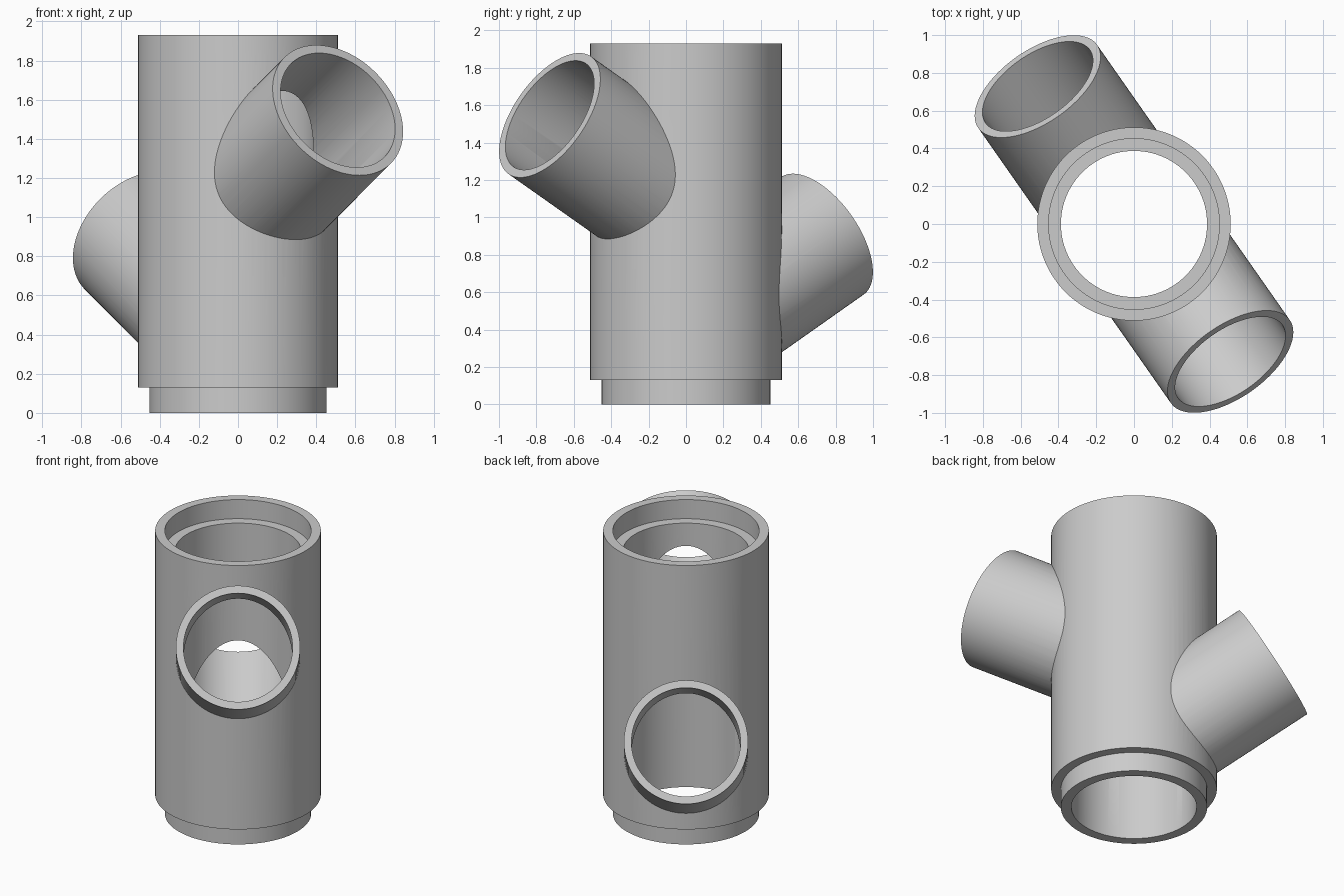
import bpy
import bmesh
from math import radians, sin, cos, pi
from mathutils import Matrix, Vector

cube = bpy.data.objects.get("Cube")
if cube:
    bpy.data.objects.remove(cube, do_unlink=True)

SEGMENTS = 96
HEIGHT = 1.93
STEP = 0.13                      # spigot height and socket depth
BODY_R, JOINT_R, BORE_R = 0.512, 0.452, 0.387
BRANCH_R, BRANCH_BORE_R = 0.384, 0.337
BRANCH_LENGTH = 1.027
TILT = radians(30)

grey = bpy.data.materials.new("plain grey")
grey.use_nodes = True
colour = (0.6, 0.6, 0.6, 1)
grey.diffuse_color = colour
grey.node_tree.nodes["Principled BSDF"].inputs["Base Color"].default_value = colour


def lathe(name, profile):
    """Closed solid turned around z from (radius, height) pairs."""
    bm = bmesh.new()
    rings = []
    for r, z in profile:
        rings.append([bm.verts.new((r * cos(2 * pi * i / SEGMENTS),
                                    r * sin(2 * pi * i / SEGMENTS), z))
                      for i in range(SEGMENTS)])
    for low, high in zip(rings, rings[1:]):
        for i in range(SEGMENTS):
            j = (i + 1) % SEGMENTS
            bm.faces.new((low[i], low[j], high[j], high[i]))
    bm.faces.new(rings[0][::-1])
    bm.faces.new(rings[-1])
    bmesh.ops.recalc_face_normals(bm, faces=bm.faces)
    mesh = bpy.data.meshes.new(name)
    bm.to_mesh(mesh)
    bm.free()
    mesh.materials.append(grey)
    obj = bpy.data.objects.new(name, mesh)
    bpy.context.collection.objects.link(obj)
    return obj


def branch(name, radius, length, azimuth, base_z):
    """Cylinder leaving the main axis, tilted upward."""
    obj = lathe(name, [(radius, 0), (radius, length)])
    axis = Vector((cos(azimuth) * cos(TILT), sin(azimuth) * cos(TILT), sin(TILT)))
    turn = axis.to_track_quat('Z', 'Y').to_matrix().to_4x4()
    obj.data.transform(Matrix.Translation((0, 0, base_z)) @ turn)
    return obj


def combine(target, tool, operation):
    mod = target.modifiers.new(tool.name, 'BOOLEAN')
    mod.object = tool
    mod.operation = operation
    mod.solver = 'EXACT'
    bpy.context.view_layer.objects.active = target
    bpy.ops.object.modifier_apply(modifier=mod.name)
    bpy.data.objects.remove(tool, do_unlink=True)


# Outer shell: spigot, body and two branches
pipe = lathe("pipe_fitting", [(JOINT_R, 0), (JOINT_R, STEP), (BODY_R, STEP), (BODY_R, HEIGHT)])
branches = [("front_branch", radians(-55), 1.033), ("back_branch", radians(125), 0.388)]
for name, azimuth, z in branches:
    combine(pipe, branch(name, BRANCH_R, BRANCH_LENGTH, azimuth, z), 'UNION')

# Main bore with a wider socket at the top, then the branch bores
combine(pipe, lathe("main_bore", [(BORE_R, -0.1), (BORE_R, HEIGHT - STEP),
                                  (JOINT_R, HEIGHT - STEP), (JOINT_R, HEIGHT + 0.1)]),
        'DIFFERENCE')
for name, azimuth, z in branches:
    combine(pipe, branch(name + "_bore", BRANCH_BORE_R, BRANCH_LENGTH + 0.1, azimuth, z),
            'DIFFERENCE')

# Smooth walls with crisp rims
bpy.ops.object.select_all(action='DESELECT')
pipe.select_set(True)
bpy.context.view_layer.objects.active = pipe
bpy.ops.object.shade_smooth_by_angle(angle=radians(30))
